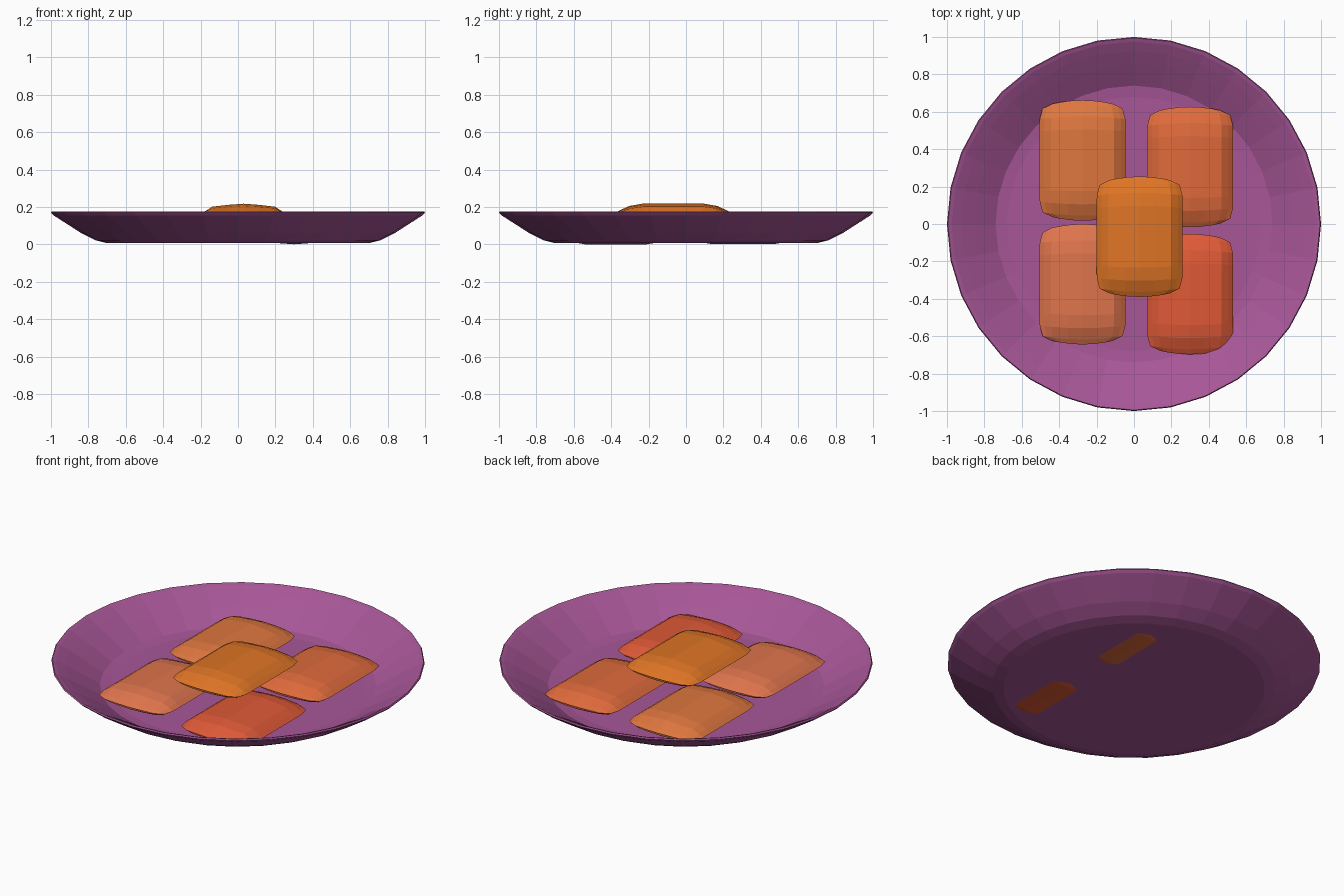
import bpy, bmesh, math

if "Cube" in bpy.data.objects:
    bpy.data.objects.remove(bpy.data.objects["Cube"])


def srgb(r, g, b):
    return tuple((c / 255) ** 2.2 for c in (r, g, b)) + (1.0,)


def finish(bm, name, color, location=(0, 0, 0)):
    bmesh.ops.recalc_face_normals(bm, faces=bm.faces[:])
    mesh = bpy.data.meshes.new(name)
    bm.to_mesh(mesh)
    bm.free()
    mat = bpy.data.materials.new(name + "_color")
    mat.diffuse_color = color
    mat.use_nodes = True
    mat.node_tree.nodes["Principled BSDF"].inputs["Base Color"].default_value = mat.diffuse_color
    mesh.materials.append(mat)
    obj = bpy.data.objects.new(name, mesh)
    obj.location = location
    bpy.context.collection.objects.link(obj)
    return obj


def loft(bm, rings):
    """Bridge closed rings of points, then close both ends."""
    loops = [[bm.verts.new(p) for p in ring] for ring in rings]
    n = len(loops[0])
    for a, b in zip(loops, loops[1:]):
        for i in range(n):
            j = (i + 1) % n
            bm.faces.new((a[i], a[j], b[j], b[i]))
    bm.faces.new(loops[0])
    bm.faces.new(loops[-1])


# Plate: shallow dish turned from one profile, outer underside to inner floor
profile = [(0.70, 0.007), (0.76, 0.022), (0.84, 0.062), (0.985, 0.155),
           (1.0, 0.170), (0.995, 0.177), (0.975, 0.170), (0.925, 0.143),
           (0.855, 0.102), (0.74, 0.032), (0.68, 0.025)]
SIDES = 32
bm = bmesh.new()
loft(bm, [[(r * math.cos(2 * math.pi * i / SIDES),
            r * math.sin(2 * math.pi * i / SIDES), z) for i in range(SIDES)]
          for r, z in profile])
finish(bm, "plate", srgb(166, 87, 150))

# Food pieces: faceted pillows lofted lengthwise from a ridged cross-section
quarter = [(0.23, 0.0), (0.205, 0.020), (0.168, 0.044), (0.08, 0.054), (0.0, 0.060)]
upper = quarter + [(-x, z) for x, z in quarter[-2::-1]]
section = upper + [(x, -z) for x, z in upper[-2:0:-1]]
stations = [(0.322, 0.70, 0.08), (0.295, 0.93, 0.34), (0.235, 0.995, 0.80), (0.165, 1.0, 1.0)]
stations += [(-y, sx, sz) for y, sx, sz in reversed(stations)]


def pillow(name, location, color):
    bm = bmesh.new()
    loft(bm, [[(x * sx, y * (1 - 0.06 * (x / 0.23) ** 2), z * sz) for x, z in section]
              for y, sx, sz in stations])
    finish(bm, name, color, location)


pillow("piece_back_left", (-0.275, 0.34, 0.070), srgb(222, 118, 65))
pillow("piece_back_right", (0.30, 0.305, 0.062), srgb(222, 106, 62))
pillow("piece_front_left", (-0.275, -0.322, 0.072), srgb(222, 116, 78))
pillow("piece_front_right", (0.30, -0.375, 0.061), srgb(222, 90, 58))
pillow("piece_top", (0.03, -0.068, 0.158), srgb(222, 116, 42))
